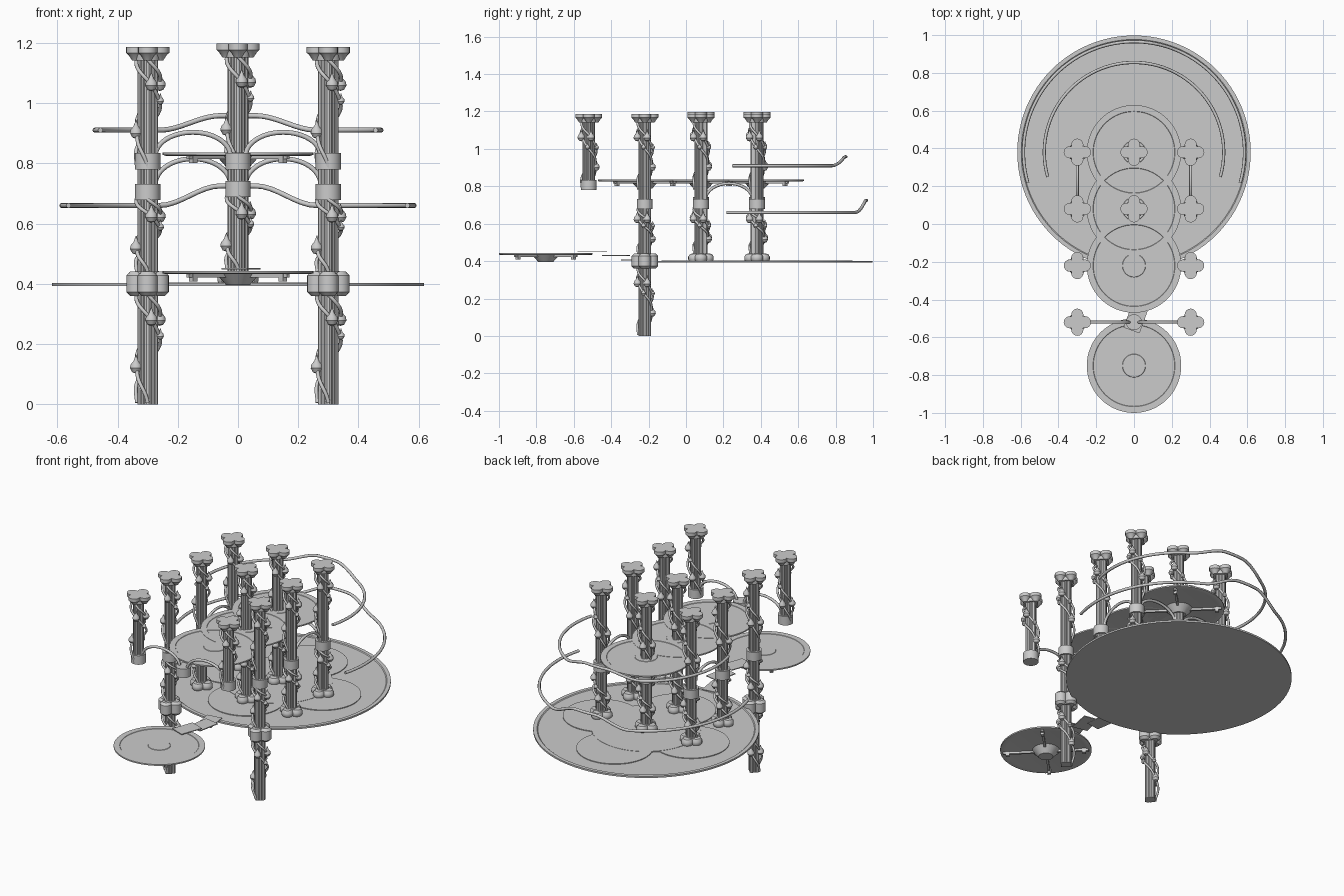
import bpy, bmesh, math
from math import sin, cos, pi, radians
from mathutils import Matrix, Vector

if "Cube" in bpy.data.objects:
    bpy.data.objects.remove(bpy.data.objects["Cube"])


def finish(bm, name):
    """Mesh data from bmesh, smooth with sharp edges kept."""
    bmesh.ops.remove_doubles(bm, verts=bm.verts, dist=1e-5)
    bmesh.ops.recalc_face_normals(bm, faces=bm.faces)
    me = bpy.data.meshes.new(name)
    bm.to_mesh(me)
    bm.free()
    me.shade_smooth()
    me.set_sharp_from_angle(angle=radians(35))
    return me


def place(data, name, loc=(0, 0, 0), rot=0):
    ob = bpy.data.objects.new(name, data)
    ob.location = loc
    ob.rotation_euler.z = rot
    bpy.context.collection.objects.link(ob)
    return ob


def lathe(bm, profile, n=24, off=(0, 0, 0), mat=None):
    """Revolve (radius, z) points about z."""
    m = Matrix.Translation(off) @ (mat or Matrix())
    rings = [[bm.verts.new(m @ Vector((r * cos(2 * pi * i / n), r * sin(2 * pi * i / n), z)))
              for i in range(n)] for r, z in profile]
    for a, b in zip(rings, rings[1:]):
        for i in range(n):
            bm.faces.new((a[i], a[(i + 1) % n], b[(i + 1) % n], b[i]))


def box(bm, size, off, rot=0):
    m = Matrix.Rotation(rot, 4, 'Z') @ Matrix.Translation(off) @ Matrix.Diagonal((*size, 1))
    bmesh.ops.create_cube(bm, size=1, matrix=m)


def tube(name, paths, radius):
    cu = bpy.data.curves.new(name, 'CURVE')
    cu.dimensions = '3D'
    cu.bevel_depth = radius
    cu.bevel_resolution = 2
    cu.use_fill_caps = True
    for pts in paths:
        sp = cu.splines.new('POLY')
        sp.points.add(len(pts) - 1)
        for p, co in zip(sp.points, pts):
            p.co = (*co, 1)
    return cu


def clover(name, profile, offset):
    """Four-lobed block from a revolved lobe profile."""
    bm = bmesh.new()
    z0, z1 = profile[0][1], profile[-1][1]
    for k in range(4):
        lathe(bm, profile, 16, (offset * cos(k * pi / 2), offset * sin(k * pi / 2), 0))
    lathe(bm, [(0, z0), (offset, z0), (offset, z1), (0, z1)], 16)
    return finish(bm, name)


# shared column pieces
capital = clover("capital", [(0, -.045), (.012, -.045), (.023, -.028), (.032, -.02), (.032, 0), (0, 0)], .04)
foot = clover("foot", [(0, 0), (.028, 0), (.033, .008), (.033, .024), (.024, .038), (0, .042)], .035)
collar = clover("collar", [(0, -.04), (.02, -.04), (.033, -.027), (.033, .027), (.02, .04), (0, .04)], .038)

bm = bmesh.new()
lathe(bm, [(0, -.027), (.042, -.027), (.042, .027), (0, .027)], 32)
ring = finish(bm, "ring")


def shaft(height):
    bm = bmesh.new()
    for k in range(4):
        a = k * pi / 2
        lathe(bm, [(0, 0), (.0135, 0), (.0135, height), (0, height)], 10, (.021 * cos(a), .021 * sin(a), 0))
        a += pi / 4
        lathe(bm, [(0, 0), (.008, 0), (.008, height), (0, height)], 8, (.021 * cos(a), .021 * sin(a), 0))
    lathe(bm, [(0, 0), (.02, 0), (.02, height), (0, height)], 12)
    return finish(bm, "shaft")


shafts = {h: shaft(h) for h in (1.16, .76, .36)}


def vine_point(t, height, phase):
    a = pi - 2 * pi * t ** 1.35 + phase
    r = .036 + .008 * sin(t * 9) ** 2
    return (r * cos(a), r * sin(a), t * height)


def vines(height):
    """Two climbing stems and their pointed buds."""
    phases = (0, pi / 2)
    stems = tube("vine", [[vine_point(i / 40, height, p) for i in range(41)] for p in phases], .0065)
    bm = bmesh.new()
    bud = [(0, -.022), (.012, -.018), (.02, -.004), (.018, .008), (.008, .02), (.003, .034), (0, .042)]
    for p in phases:
        for t in (.33, .62, .77):
            x, y, z = vine_point(t, height, p)
            s = .6 if t == .62 else 1
            lathe(bm, [(r * s, h * s) for r, h in bud], 12, (x * 1.08, y * 1.08, z))
    return stems, finish(bm, "buds")


vine_sets = {h: vines(h) for h in (.36, .24)}


def add_vines(x, y, z, h):
    for data, name in zip(vine_sets[h], ("vine", "vine_buds")):
        place(data, name, (x, y, z))


# columns
for y in (-.52, -.22, .08, .38):
    for x in (-.3, 0, .3):
        if x == 0 and y < 0:
            continue
        dz = .01 if x == 0 else 0
        base = {-.52: .8, -.22: 0}.get(y, .4)
        top = 1.187 + dz
        height = {.8: .36, 0: 1.16, .4: .76}[base]
        place(shafts[height], "column_shaft", (x, y, base + dz))
        place(capital, "column_capital", (x, y, top))
        add_vines(x, y, .785 + dz, .36)
        if base == .8:
            place(ring, "column_ring", (x, y, .807))
            continue
        place(ring, "column_ring", (x, y, .705 + dz))
        add_vines(x, y, .44 + dz, .24)
        if base == .4:
            place(foot, "column_foot", (x, y, .4))
        else:
            place(collar, "column_collar", (x, y, .4))
            add_vines(x, y, .005, .36)
place(ring, "arch_boss", (0, -.52, .807))


# arches between columns
def arch(p, q, z, rise):
    p, q = Vector(p), Vector(q)
    mid, half = (p + q) / 2, (q - p) / 2 * .83
    pts = []
    for i in range(25):
        a = pi * i / 24
        c = mid - half * cos(a)
        pts.append((c.x, c.y, z + rise * sin(a)))
    place(tube("arch", [pts], .008), "arch")


for s in (-.3, .3):
    arch((s, -.52), (0, -.52), .825, .078)
    arch((s, .38), (0, .38), .73, .085)
    arch((s, .08), (s, .38), .73, .085)

# round platforms with hub, diagonal arms and clips
bm = bmesh.new()
lathe(bm, [(0, .002), (.06, .002), (.062, 0), (.215, 0), (.217, .002), (.25, .002),
           (.25, -.006), (.24, -.009), (.22, -.006), (0, -.006)], 64)
lathe(bm, [(0, -.006), (.075, -.006), (.04, -.045), (0, -.045)], 24)
for k in range(4):
    a = pi / 4 + k * pi / 2
    box(bm, (.19, .012, .012), (.14, 0, -.014), a)
    box(bm, (.02, .018, .026), (.21, 0, -.02), a)
platform = finish(bm, "platform")
for y, z in ((-.22, .834), (.08, .834), (.38, .834), (-.75, .441)):
    place(platform, "round_platform", (0, y, z))

# large base disc with raised clover inlay
bm = bmesh.new()
lathe(bm, [(0, .398), (.592, .398), (.597, .402), (.618, .402), (.618, .392), (0, .392)], 96)
place(finish(bm, "base"), "base_disc", (0, .38, 0))
for x, y in ((-.3, .38), (.3, .38), (0, .68), (0, .08)):
    bm = bmesh.new()
    lathe(bm, [(.21, .396), (.21, .4025), (0, .4025)], 64)
    place(finish(bm, "inlay"), "base_inlay", (x, y, 0))
bm = bmesh.new()
lathe(bm, [(.3, .396), (.3, .404), (0, .404)], 64)
place(finish(bm, "inlay_centre"), "base_inlay_centre", (0, .38, 0))

# stepping planks from the base to the low platform
for i, (x, y, z, rot) in enumerate(((.01, -.5, .45, -.35), (.03, -.375, .43, -.2), (0, -.275, .406, .15))):
    bm = bmesh.new()
    box(bm, (.09, .135, .005), (0, 0, 0))
    place(finish(bm, "plank"), "plank_%d" % i, (x, y, z), rot)

# curved handrails that rise at the back
for radius, z, rise in ((.475, .91, .048), (.585, .66, .065)):
    pts = []
    for i in range(81):
        a = radians(-16 + 212 * i / 80)
        x, y = radius * cos(a), .38 + radius * sin(a)
        t = min(1, max(0, (.26 - abs(x)) / .2)) if y > .38 else 0
        pts.append((x, y, z + rise * t * t * (3 - 2 * t)))
    place(tube("rail", [pts], .0085), "handrail")
